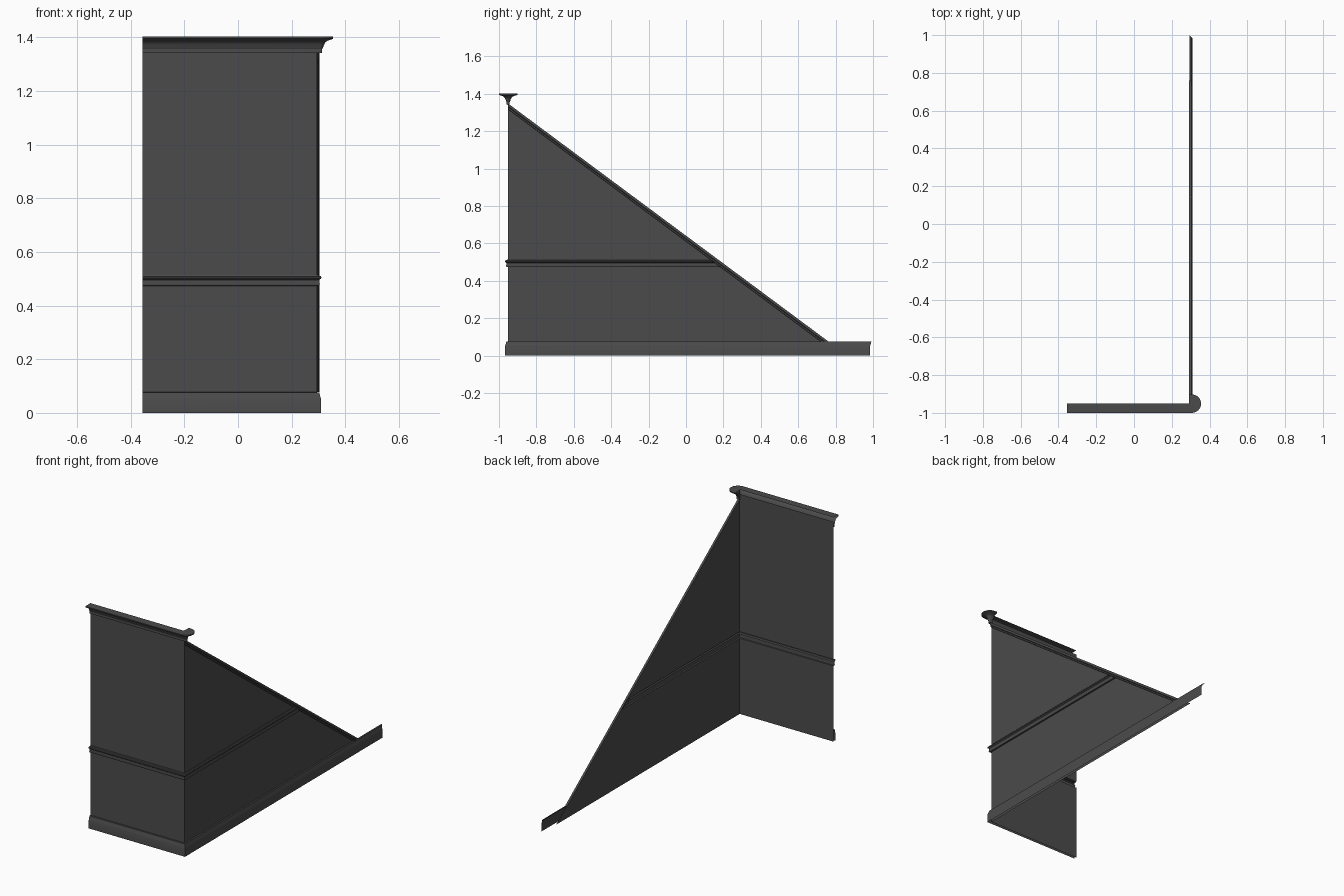
import bpy
import math

if "Cube" in bpy.data.objects:
    bpy.data.objects.remove(bpy.data.objects["Cube"])

LEFT, WALL_X, WALL_Y, END_Y = -0.356, 0.294, -0.951, 1.0
TOP_Z, FOOT_Y, FOOT_Z = 1.348, 0.76, 0.077
SLOPE = (FOOT_Y - WALL_Y) / (TOP_Z - FOOT_Z)      # y travelled per unit of drop
TRIM_DROP = 0.031                                 # vertical height of sloped trim

# Dark grey paint
paint = bpy.data.materials.new("dark_paint")
paint.diffuse_color = (0.07, 0.07, 0.07, 1)
paint.use_nodes = True
paint.node_tree.nodes["Principled BSDF"].inputs["Base Color"].default_value = paint.diffuse_color


def slope_y(z):
    return WALL_Y + (TOP_Z - z) * SLOPE


def loft(name, rows, end_cap=False):
    """Skin equal-length rows of points into an open strip."""
    n = len(rows[0])
    verts = [p for row in rows for p in row]
    faces = []
    for i in range(len(rows) - 1):
        for j in range(n - 1):
            a = i * n + j
            faces.append((a, a + n, a + n + 1, a + 1))
    if end_cap:
        faces.append(tuple((len(rows) - 1) * n + j for j in range(n)))
    mesh = bpy.data.meshes.new(name)
    mesh.from_pydata(verts, [], faces)
    mesh.update()
    mesh.materials.append(paint)
    ob = bpy.data.objects.new(name, mesh)
    bpy.context.collection.objects.link(ob)
    bpy.ops.object.select_all(action='DESELECT')
    ob.select_set(True)
    bpy.context.view_layer.objects.active = ob
    bpy.ops.object.shade_smooth_by_angle(angle=math.radians(30))
    return ob


def around_corner(name, profile, end):
    """Run an (outward offset, height) profile along the front and side walls."""
    loft(name, [
        [(LEFT, WALL_Y - o, z) for o, z in profile],
        [(WALL_X + o, WALL_Y - o, z) for o, z in profile],
        [(WALL_X + o, end(o, z), z) for o, z in profile],
    ])


# Wall panels, front and raked side in one skin each; lower one runs behind the baseboard
around_corner("lower_panel", [(0, 0), (0, 0.473)], lambda o, z: slope_y(z))
around_corner("upper_panel", [(0, 0.514), (0, TOP_Z)], lambda o, z: slope_y(z))

# Front wall continuing up behind the top rail
loft("rail_backing", [[(x, WALL_Y, z) for z in (TOP_Z, 1.375)] for x in (LEFT, WALL_X)])

# Baseboard, mitred at its far end for an inside corner
around_corner("baseboard",
              [(0.016, 0), (0.016, 0.052), (0.013, 0.060), (0.011, 0.068),
               (0.009, 0.076), (0, 0.077)],
              lambda o, z: END_Y - o)

# Chair rail, cut off along the underside of the sloped trim
around_corner("chair_rail",
              [(0, 0.473), (0.009, 0.474), (0.011, 0.480), (0.009, 0.490),
               (0.010, 0.496), (0.016, 0.501), (0.017, 0.506), (0.014, 0.510),
               (0.007, 0.511), (0.005, 0.514), (0, 0.514)],
              lambda o, z: slope_y(z + TRIM_DROP))

# Sloped trim along the raked edge
trim = [(0, TRIM_DROP), (0.005, 0.029), (0.006, 0.020), (0.010, 0.015),
        (0.010, 0), (-0.003, 0), (-0.003, 0.006)]
loft("sloped_trim", [
    [(WALL_X + o, WALL_Y, TOP_Z - d) for o, d in trim],
    [(WALL_X + o, slope_y(FOOT_Z + d), FOOT_Z) for o, d in trim],
])

# Top rail: straight along the front, half turned around the newel end
rail = [(0, 1.341), (0.008, 1.342), (0.008, 1.356), (0.011, 1.361),
        (0.014, 1.371), (0.019, 1.380), (0.026, 1.386), (0.036, 1.390),
        (0.046, 1.393), (0.049, 1.395), (0.049, 1.402), (0, 1.403)]
CX = 0.306
rows = [[(LEFT, WALL_Y - o, z) for o, z in rail]]
for k in range(17):
    a = -math.pi / 2 + math.pi * k / 16
    rows.append([(CX + o * math.cos(a), WALL_Y + o * math.sin(a), z) for o, z in rail])
rows.append([(0.291, WALL_Y + o, z) for o, z in rail])
loft("top_rail", rows, end_cap=True)
